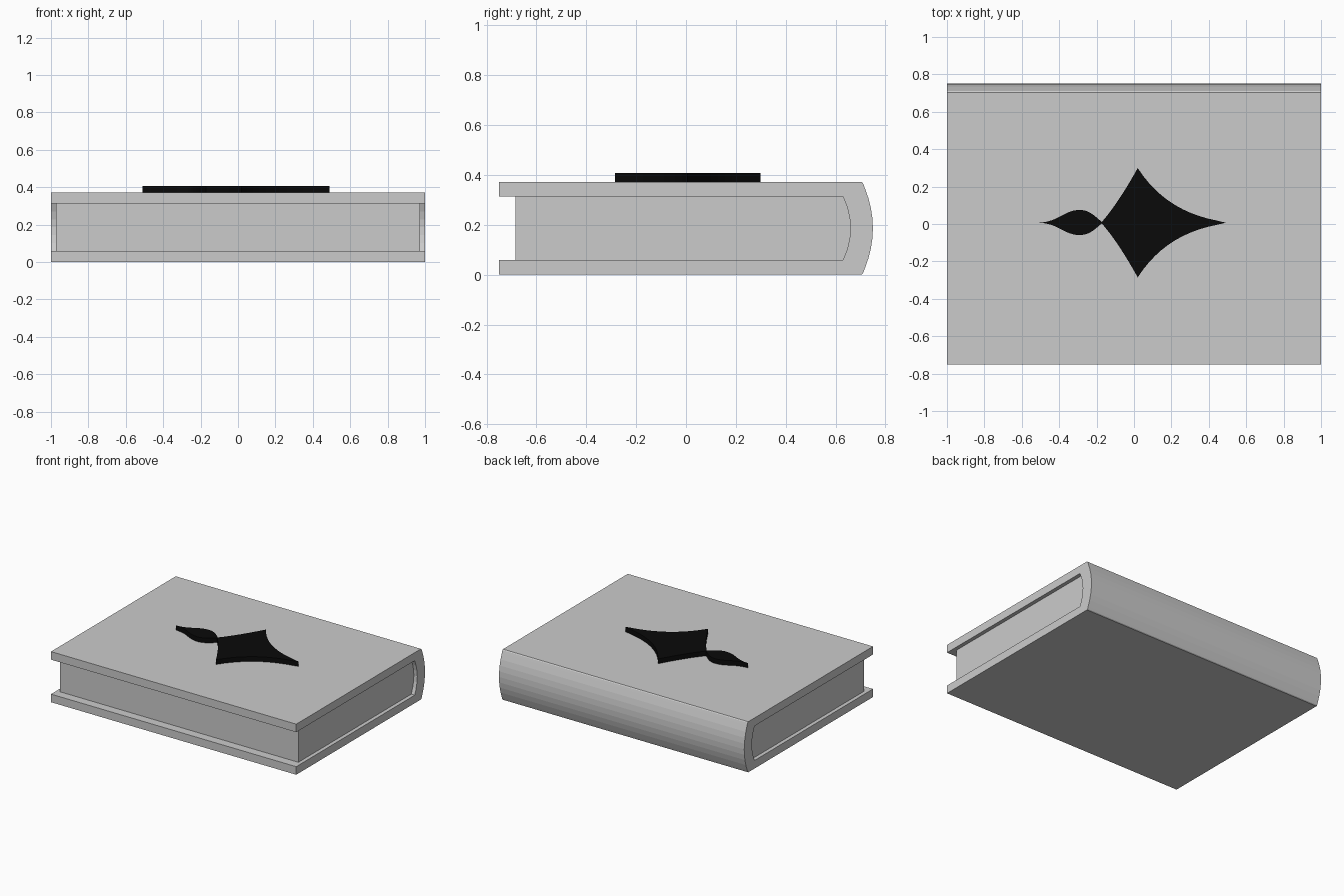
import bpy, bmesh
from mathutils import Vector

if "Cube" in bpy.data.objects:
    bpy.data.objects.remove(bpy.data.objects["Cube"])


def prism(name, outline, direction):
    """Solid made by sweeping a closed flat outline along a vector."""
    bm = bmesh.new()
    face = bm.faces.new([bm.verts.new(p) for p in outline])
    swept = bmesh.ops.extrude_face_region(bm, geom=[face])["geom"]
    moved = [g for g in swept if isinstance(g, bmesh.types.BMVert)]
    bmesh.ops.translate(bm, verts=moved, vec=Vector(direction))
    bmesh.ops.recalc_face_normals(bm, faces=bm.faces[:])
    mesh = bpy.data.meshes.new(name)
    bm.to_mesh(mesh)
    bm.free()
    obj = bpy.data.objects.new(name, mesh)
    bpy.context.collection.objects.link(obj)
    return obj


def bulge(y_end, depth, half, steps):
    """Rounded spine curve from bottom to top, as (y, z) points."""
    ts = [2 * i / steps - 1 for i in range(steps + 1)]
    return [(y_end + depth * (1 - t * t), MID + half * t) for t in ts]


def curve(a, b, c, d, steps=12):
    """Cubic curve points, leaving out the last one."""
    pts = []
    for i in range(steps):
        t = i / steps
        s = 1 - t
        pts.append(tuple(s**3 * p + 3 * s * s * t * q + 3 * s * t * t * r + t**3 * u
                         for p, q, r, u in zip(a, b, c, d)))
    return pts


TOP = 0.373
MID = TOP / 2
INNER = 0.127   # half height of the page block

# Cover: boards and rounded spine in one C-shaped profile
inside = bulge(0.63, 0.03, INNER, 6)
outside = bulge(0.717, 0.033, 0.163, 8)
cover = ([(-0.75, 0), (0.703, 0), (0.71, 0.005)] + outside
         + [(0.71, TOP - 0.005), (0.703, TOP), (-0.75, TOP), (-0.75, MID + INNER)]
         + inside[::-1] + [(-0.75, MID - INNER)])
prism("cover", [(-1, y, z) for y, z in cover], (2, 0, 0))

# Page block, set in from the cover edges
pages = [(-0.685, MID - INNER)] + inside + [(-0.685, MID + INNER)]
prism("pages", [(-0.972, y, z) for y, z in pages], (1.944, 0, 0))

# Raised ornament: a leaf-shaped tail joined to a concave diamond
AXIS = 0.007


def half_outline(leaf, peak):
    return (curve((-0.51, 0), (-0.40, 0.004), (-0.375, leaf), (-0.29, leaf))
            + curve((-0.29, leaf), (-0.235, leaf), (-0.205, 0.03), (-0.172, 0.004))
            + curve((-0.172, 0.004), (-0.11, 0.075), (-0.045, 0.175), (0.02, peak))
            + curve((0.02, peak), (0.13, 0.12), (0.29, 0.03), (0.49, 0.004)))


upper = half_outline(0.068, 0.292)
lower = half_outline(0.066, 0.292)[:0:-1]
outline = ([(x, AXIS + y) for x, y in upper] + [(0.49, AXIS)]
           + [(x, AXIS - y) for x, y in lower])
ornament = prism("cover_ornament", [(x, y, TOP) for x, y in outline], (0, 0, 0.035))
black = bpy.data.materials.new("black")
black.diffuse_color = (0.003, 0.003, 0.003, 1)
black.use_nodes = True
black.node_tree.nodes["Principled BSDF"].inputs["Base Color"].default_value = black.diffuse_color
ornament.data.materials.append(black)
